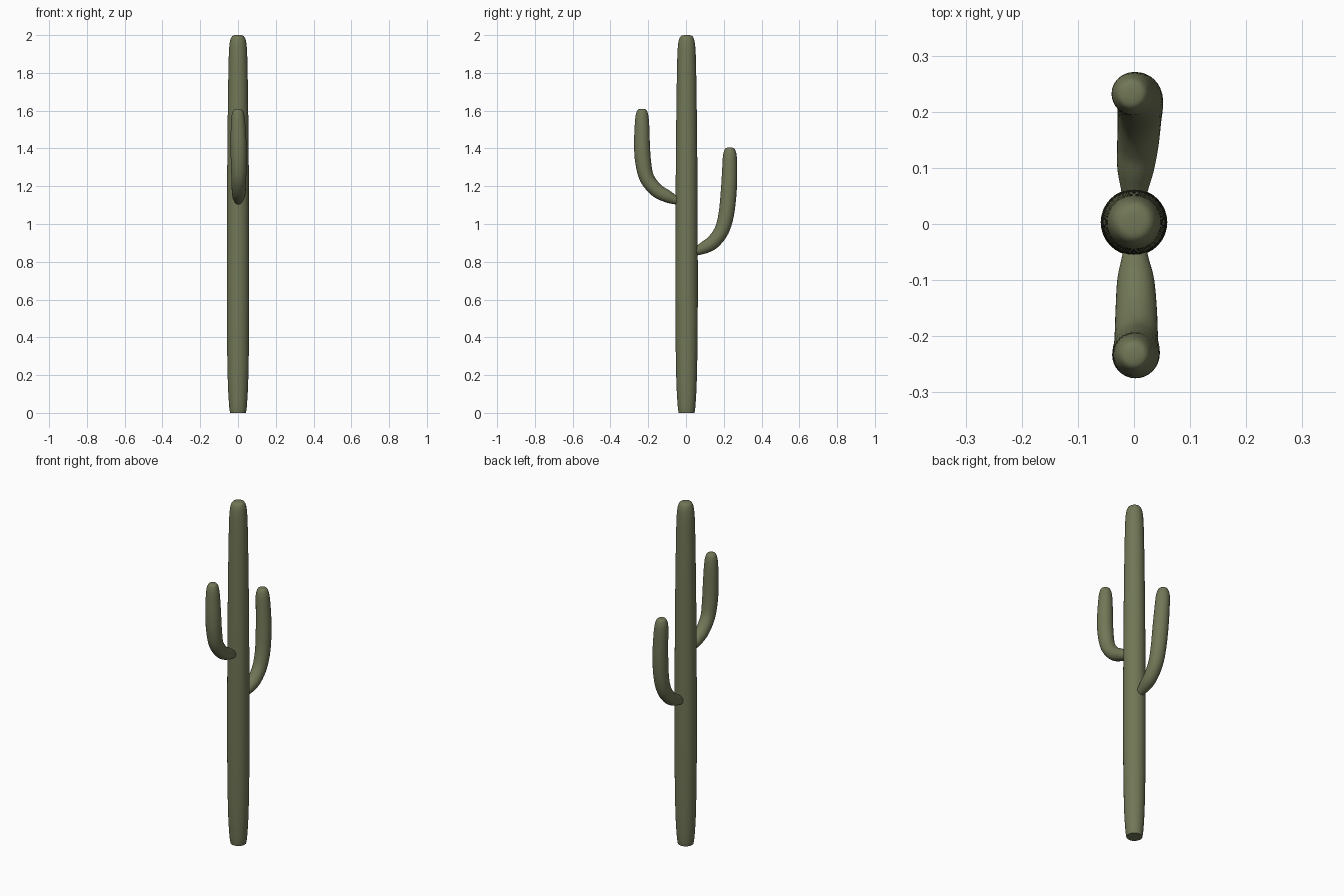
import bpy, bmesh, math
from mathutils import Vector

if "Cube" in bpy.data.objects:
    bpy.data.objects.remove(bpy.data.objects["Cube"])

green = bpy.data.materials.new("cactus green")
green.diffuse_color = (0.165, 0.185, 0.095, 1)
green.use_nodes = True
green.node_tree.nodes["Principled BSDF"].inputs["Base Color"].default_value = green.diffuse_color


def spline(p, steps):
    """Catmull-Rom interpolation of 4-component points (x, y, z, radius)."""
    out = []
    for i in range(len(p) - 1):
        a, b, c, d = (Vector(p[max(0, min(len(p) - 1, i + k))]) for k in (-1, 0, 1, 2))
        for s in range(steps):
            t = s / steps
            out.append(0.5 * (2 * b + (c - a) * t + (2 * a - 5 * b + 4 * c - d) * t * t
                              + (3 * b - 3 * c + d - a) * t ** 3))
    return out + [Vector(p[-1])]


def tube(name, points, steps=4, sides=32):
    """Sweep a circle of varying radius along a path and cap both ends."""
    path = spline(points, steps)
    bm = bmesh.new()
    rings = []
    for i, q in enumerate(path):
        nxt, prv = path[min(i + 1, len(path) - 1)], path[max(i - 1, 0)]
        tangent = (nxt - prv).to_3d().normalized()
        v = tangent.cross(Vector((1, 0, 0))).normalized()
        u = v.cross(tangent)
        rings.append([bm.verts.new(q.to_3d() + q.w * (math.cos(a) * u + math.sin(a) * v))
                      for a in (2 * math.pi * k / sides for k in range(sides))])
    for r, s in zip(rings, rings[1:]):
        for k in range(sides):
            j = (k + 1) % sides
            bm.faces.new((r[k], r[j], s[j], s[k]))
    bm.faces.new(rings[0])
    bm.faces.new(rings[-1])
    bmesh.ops.recalc_face_normals(bm, faces=bm.faces)
    mesh = bpy.data.meshes.new(name)
    bm.to_mesh(mesh)
    bm.free()
    mesh.materials.append(green)
    ob = bpy.data.objects.new(name, mesh)
    bpy.context.collection.objects.link(ob)
    bpy.context.view_layer.objects.active = ob
    ob.select_set(True)
    bpy.ops.object.shade_smooth_by_angle(angle=math.radians(50))
    ob.select_set(False)


# Trunk, slightly narrowed at the foot and rounded at the top
trunk = [(0, .042), (.05, .048), (.2, .055), (.5, .059), (.9, .059), (1.3, .057),
         (1.6, .054), (1.85, .050), (1.94, .046), (1.98, .039), (1.996, .028), (2, .012)]
tube("trunk", [(0, .003, z, r) for z, r in trunk])

# Higher arm, bending up on the -y side
tube("front_arm", [
    (.002, -.035, 1.12, .018), (.002, -.065, 1.13, .025), (.003, -.10, 1.147, .033),
    (.004, -.155, 1.178, .037), (.004, -.207, 1.243, .039), (.004, -.227, 1.33, .042),
    (.003, -.233, 1.42, .042), (.001, -.233, 1.51, .039), (0, -.233, 1.565, .035),
    (0, -.233, 1.593, .029), (0, -.233, 1.606, .021), (0, -.233, 1.61, .009)])

# Lower arm, bending up on the +y side
tube("back_arm", [
    (0, .035, .848, .018), (.001, .065, .860, .025), (.003, .10, .877, .033),
    (.007, .143, .904, .037), (.010, .188, .964, .039), (.011, .213, 1.05, .041),
    (.008, .226, 1.17, .042), (.002, .231, 1.28, .040), (-.003, .232, 1.355, .037),
    (-.004, .232, 1.388, .030), (-.004, .232, 1.401, .022), (-.004, .232, 1.405, .009)])
